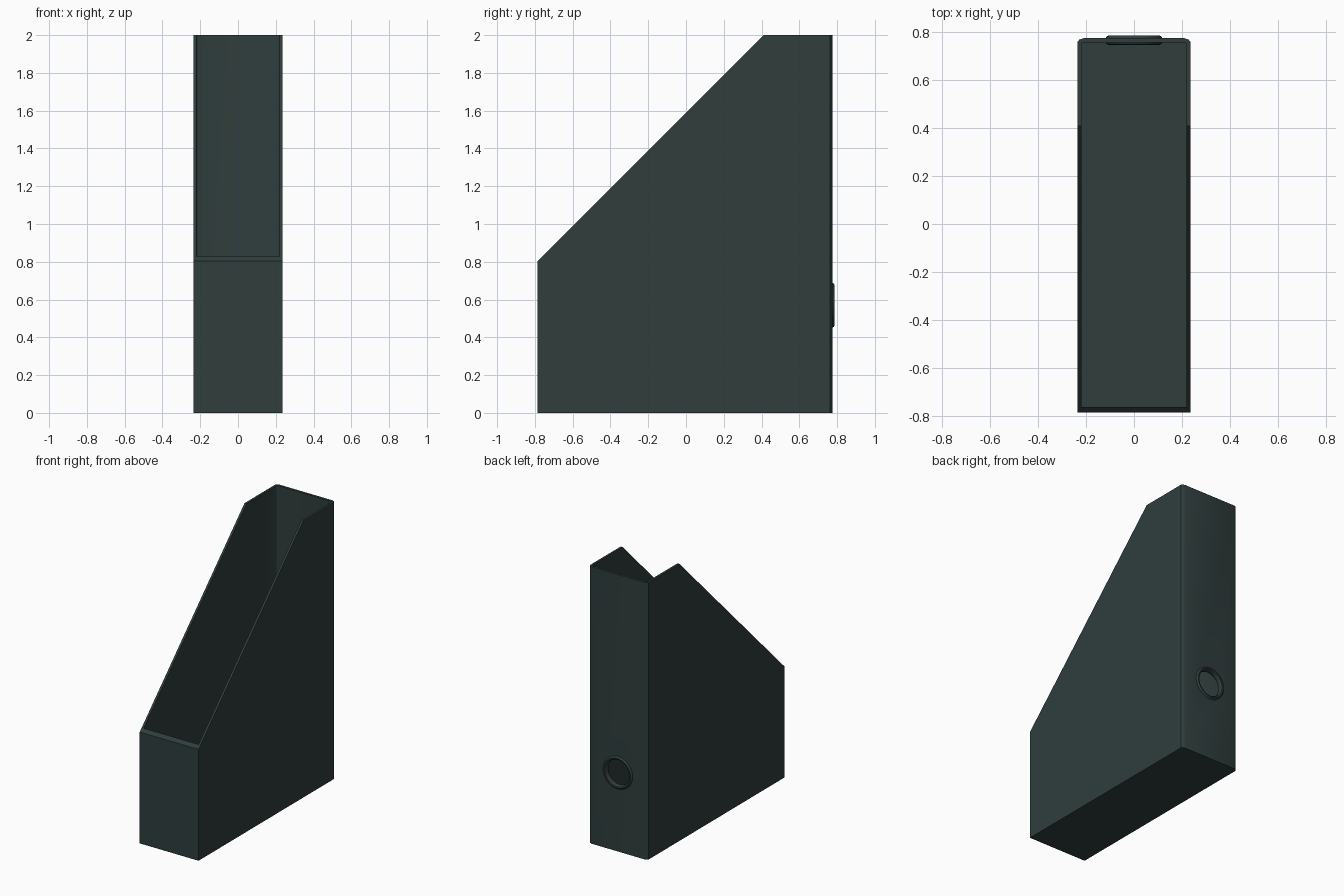
import bpy, bmesh, math

if "Cube" in bpy.data.objects:
    bpy.data.objects.remove(bpy.data.objects["Cube"])

mat = bpy.data.materials.new("dark slate green")
mat.diffuse_color = (0.029, 0.047, 0.046, 1)
mat.use_nodes = True
mat.node_tree.nodes["Principled BSDF"].inputs["Base Color"].default_value = mat.diffuse_color


def finish(bm, name):
    bmesh.ops.recalc_face_normals(bm, faces=bm.faces)
    me = bpy.data.meshes.new(name)
    bm.to_mesh(me)
    bm.free()
    me.materials.append(mat)
    ob = bpy.data.objects.new(name, me)
    bpy.context.collection.objects.link(ob)
    return ob


def activate(ob):
    bpy.ops.object.select_all(action='DESELECT')
    ob.select_set(True)
    bpy.context.view_layer.objects.active = ob


def bridge(bm, a, b):
    n = len(a)
    for i in range(n):
        j = (i + 1) % n
        bm.faces.new((a[i], a[j], b[j], b[i]))


# Holder: open box with a sloped rim and softened rear corners
def plan(half):
    return half + [(-x, y) for x, y in reversed(half)]


def top_z(y):
    return min(2.0, 1.59 + y)


outer = plan([(0.235, -0.786), (0.235, 0.41), (0.235, 0.762),
              (0.228, 0.770), (0.21, 0.776)])
inner = plan([(0.219, -0.763), (0.219, 0.41), (0.219, 0.752),
              (0.216, 0.756), (0.21, 0.758)])
bm = bmesh.new()
loops = []
for pts, base in ((outer, 0.0), (inner, 0.02)):
    low = [bm.verts.new((x, y, base)) for x, y in pts]
    high = [bm.verts.new((x, y, top_z(y))) for x, y in pts]
    bridge(bm, low, high)
    bm.faces.new(low)
    loops.append(high)
bridge(bm, loops[0], loops[1])
holder = finish(bm, "holder_box")

# Finger hole through the back wall
HOLE_Z = 0.57
bpy.ops.mesh.primitive_cylinder_add(vertices=48, radius=0.1, depth=0.2,
                                    location=(0, 0.767, HOLE_Z),
                                    rotation=(math.pi / 2, 0, 0))
cutter = bpy.context.object
cutter.name = "hole_cutter"
cutter.hide_render = True
mod = holder.modifiers.new("hole", 'BOOLEAN')
mod.object = cutter
mod.operation = 'DIFFERENCE'
mod.solver = 'EXACT'
activate(holder)
bpy.ops.object.modifier_apply(modifier=mod.name)
bpy.data.objects.remove(cutter)

# Grommet ring lining the hole, lathed around the y axis
profile = [(0.118, 0.774), (0.115, 0.782), (0.107, 0.787), (0.098, 0.785),
           (0.092, 0.777), (0.091, 0.757), (0.097, 0.749), (0.107, 0.747),
           (0.116, 0.752), (0.118, 0.760)]
bm = bmesh.new()
N = 48
rings = []
for i in range(N):
    t = math.tau * i / N
    rings.append([bm.verts.new((r * math.cos(t), y, HOLE_Z + r * math.sin(t)))
                  for r, y in profile])
for i in range(N):
    bridge(bm, rings[i], rings[(i + 1) % N])
grommet = finish(bm, "finger_hole_ring")

for ob in (holder, grommet):
    activate(ob)
    bpy.ops.object.shade_smooth_by_angle(angle=math.radians(40))
